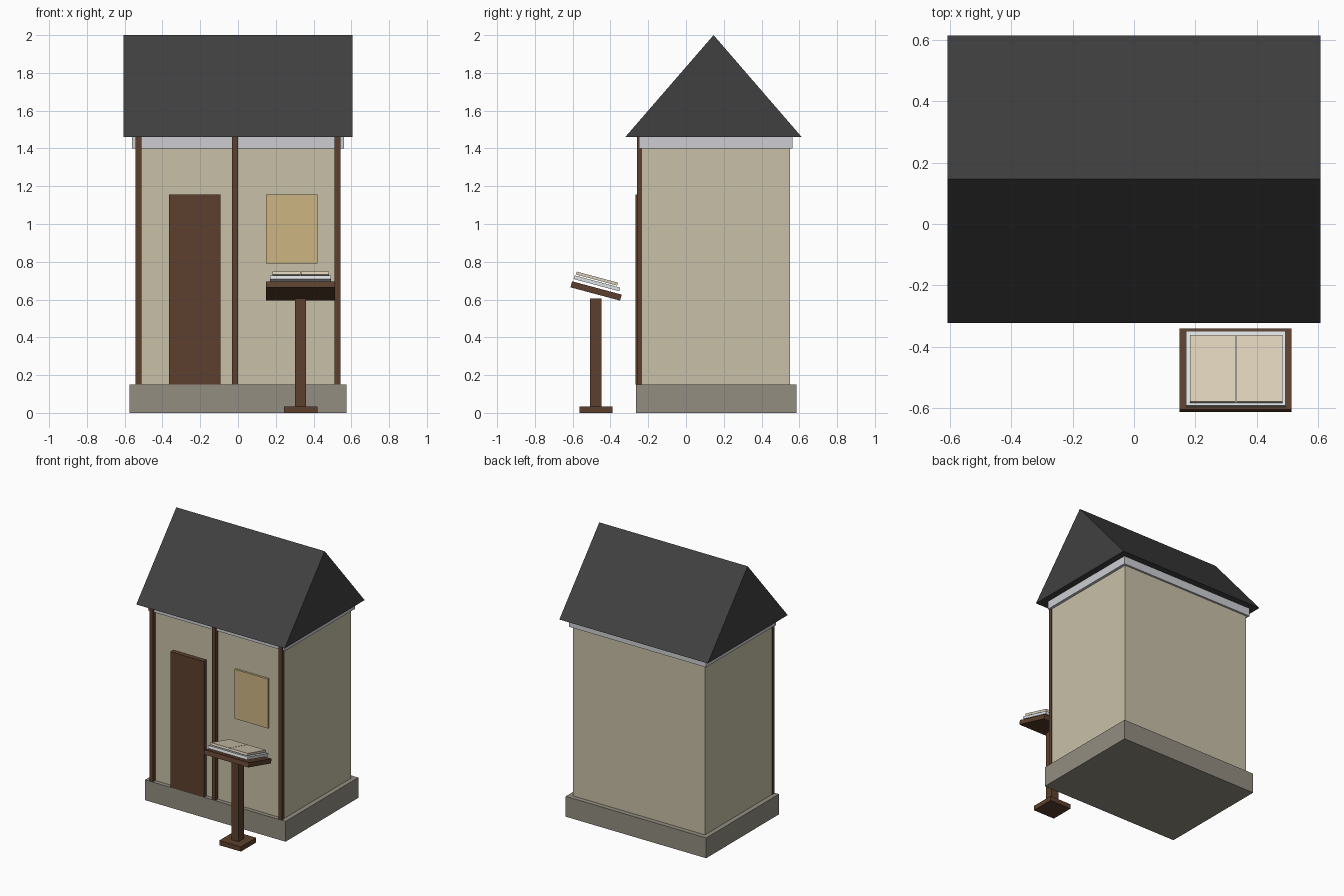
import bpy, bmesh, math
from mathutils import Matrix, Vector

if "Cube" in bpy.data.objects:
    bpy.data.objects.remove(bpy.data.objects["Cube"])


def mat(name, r, g, b):
    m = bpy.data.materials.new(name)
    lin = [(c / 255 / 12.92) if c < 11 else ((c / 255 + 0.055) / 1.055) ** 2.4 for c in (r, g, b)]
    m.diffuse_color = (*lin, 1)
    m.use_nodes = True
    m.node_tree.nodes["Principled BSDF"].inputs["Base Color"].default_value = m.diffuse_color
    return m


PLASTER = mat("plaster", 200, 192, 167)
STONE = mat("stone", 147, 141, 129)
WOOD = mat("dark wood", 92, 64, 46)
SLATE = mat("roof slate", 64, 64, 64)
TRIM = mat("pale trim", 205, 206, 210)
PARCHMENT = mat("parchment", 204, 181, 130)
COVER = mat("book cover", 222, 224, 226)
PAGE = mat("page", 219, 208, 184)


def finish(name, bm, material):
    bmesh.ops.recalc_face_normals(bm, faces=bm.faces)
    me = bpy.data.meshes.new(name)
    bm.to_mesh(me)
    bm.free()
    me.materials.append(material)
    ob = bpy.data.objects.new(name, me)
    bpy.context.collection.objects.link(ob)
    return ob


def box(name, x, y, z, material):
    """Box from (min, max) pairs."""
    bm = bmesh.new()
    bmesh.ops.create_cube(bm, size=1)
    for v in bm.verts:
        v.co = Vector([(a + b) / 2 + c * (b - a) for c, (a, b) in zip(v.co, (x, y, z))])
    return finish(name, bm, material)


def tilted(name, x, y, z, depth, thick, material):
    """Box centred at (y, z), leaning with its front edge raised."""
    ob = box(name, x, (-depth / 2, depth / 2), (-thick / 2, thick / 2), material)
    ob.data.transform(Matrix.Translation((0, y, z)) @ Matrix.Rotation(math.radians(-15), 4, 'X'))
    return ob


# House body
box("plinth", (-0.575, 0.575), (-0.265, 0.585), (0, 0.15), STONE)
box("walls", (-0.54, 0.54), (-0.235, 0.55), (0.15, 1.40), PLASTER)
box("eave_band", (-0.56, 0.56), (-0.25, 0.565), (1.40, 1.46), TRIM)

# Gabled roof prism
bm = bmesh.new()
tri = [bm.verts.new((-0.607, y, z)) for y, z in ((-0.322, 1.46), (0.613, 1.46), (0.146, 2.0))]
face = bm.faces.new(tri)
ext = bmesh.ops.extrude_face_region(bm, geom=[face], use_keep_orig=True)
for v in ext["geom"]:
    if isinstance(v, bmesh.types.BMVert):
        v.co.x = 0.607
finish("roof", bm, SLATE)

# Front timbers, door and notice board
for side, x in (("left", -0.543), ("middle", -0.031), ("right", 0.512)):
    box(side + "_timber", (x, x + 0.031), (-0.26, -0.233), (0.15, 1.46), WOOD)
box("door", (-0.364, -0.092), (-0.268, -0.233), (0.15, 1.155), WOOD)
box("notice_board", (0.148, 0.42), (-0.25, -0.233), (0.79, 1.155), PARCHMENT)

# Lectern
box("lectern_foot", (0.243, 0.42), (-0.565, -0.388), (0, 0.035), WOOD)
box("lectern_post", (0.301, 0.361), (-0.507, -0.447), (0.035, 0.605), WOOD)
tilted("lectern_top", (0.148, 0.513), -0.476, 0.6455, 0.272, 0.033, WOOD)

# Open book
tilted("book_cover", (0.169, 0.493), -0.4715, 0.686, 0.25, 0.02, COVER)
for side, x in (("left", 0.182), ("right", 0.334)):
    tilted(side + "_page", (x, x + 0.149), -0.4715, 0.711, 0.225, 0.016, PAGE)
